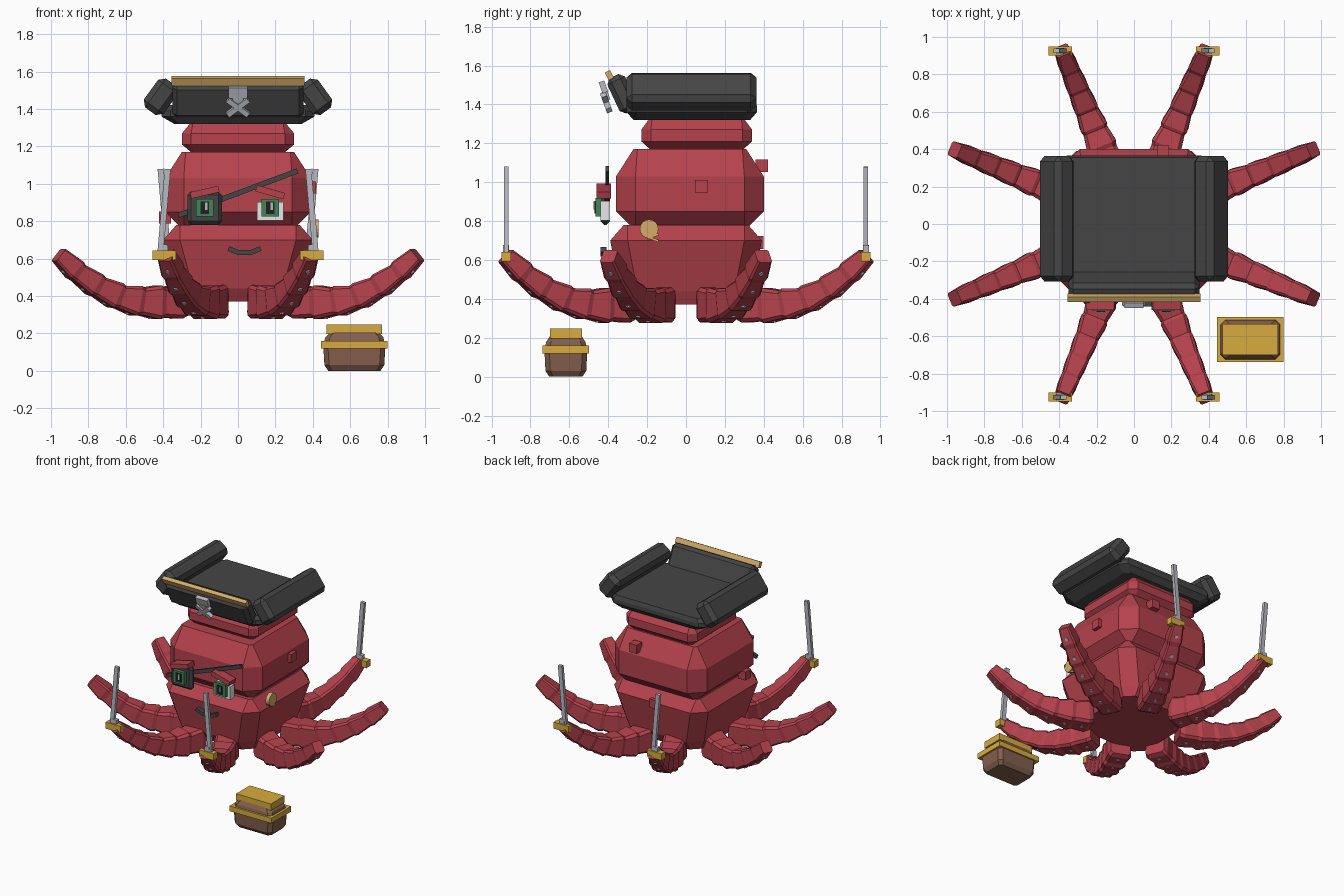
import bpy, bmesh
from math import radians, pi, sin, cos
from mathutils import Vector, Matrix, Euler

if "Cube" in bpy.data.objects:
    bpy.data.objects.remove(bpy.data.objects["Cube"])


def material(name, r, g, b):
    m = bpy.data.materials.new(name)
    m.use_nodes = True
    m.diffuse_color = (r, g, b, 1)
    m.node_tree.nodes["Principled BSDF"].inputs["Base Color"].default_value = (r, g, b, 1)
    return m


red = material("red skin", 0.46, 0.054, 0.073)
dark = material("dark felt", 0.06, 0.06, 0.06)
gold = material("gold", 0.68, 0.41, 0.05)
tan = material("pale gold", 0.66, 0.42, 0.14)
brown = material("brown wood", 0.23, 0.115, 0.075)
steel = material("steel", 0.48, 0.49, 0.54)
white = material("white", 0.8, 0.8, 0.8)
green = material("green iris", 0.05, 0.24, 0.09)
black = material("black", 0.015, 0.015, 0.015)


def finish(name, bm, mat):
    bmesh.ops.recalc_face_normals(bm, faces=bm.faces)
    mesh = bpy.data.meshes.new(name)
    bm.to_mesh(mesh)
    bm.free()
    mesh.materials.append(mat)
    obj = bpy.data.objects.new(name, mesh)
    bpy.context.collection.objects.link(obj)
    return obj


def box(name, size, loc, mat, bevel=0, rot=(0, 0, 0)):
    """Box, optionally chamfered; turns about y first, then x, then z (degrees)."""
    bm = bmesh.new()
    bmesh.ops.create_cube(bm, size=1)
    bmesh.ops.scale(bm, vec=size, verts=bm.verts)
    if bevel:
        bmesh.ops.bevel(bm, geom=bm.edges[:], offset=bevel, segments=1, affect='EDGES')
    turn = Euler([radians(a) for a in rot], 'YXZ').to_matrix().to_4x4()
    bm.transform(Matrix.Translation(loc) @ turn)
    return finish(name, bm, mat)


def ring(bm, centre, u, v, a, b, cut):
    """Rectangle with cut corners, half sizes a and b along u and v."""
    pts = [(a, b - cut), (a - cut, b), (cut - a, b), (-a, b - cut),
           (-a, cut - b), (cut - a, -b), (a - cut, -b), (a, cut - b)]
    return [bm.verts.new(centre + u * p + v * q) for p, q in pts]


def skin(bm, rings):
    for lo, hi in zip(rings, rings[1:]):
        for i in range(8):
            j = (i + 1) % 8
            bm.faces.new((lo[i], lo[j], hi[j], hi[i]))
    bm.faces.new(rings[0][::-1])
    bm.faces.new(rings[-1])


def block(name, x, y, levels, mat):
    """Stack of cut-corner rectangles: each level is z, half x, half y, cut."""
    bm = bmesh.new()
    skin(bm, [ring(bm, Vector((x, y, z)), Vector((1, 0, 0)), Vector((0, 1, 0)), a, b, c)
              for z, a, b, c in levels])
    return finish(name, bm, mat)


# Body, head and crown
block("body", 0, 0, [(0.37, 0.3, 0.3, 0.06), (0.44, 0.33, 0.34, 0.09),
                     (0.7, 0.4, 0.39, 0.09), (0.78, 0.33, 0.32, 0.02)], red)
block("head", 0, 0.02, [(0.77, 0.31, 0.3, 0.02), (0.85, 0.39, 0.38, 0.1),
                        (1.03, 0.39, 0.38, 0.1), (1.17, 0.3, 0.29, 0.02)], red)
block("crown", 0, 0.055, [(1.16, 0.24, 0.23, 0.01), (1.21, 0.3, 0.285, 0.05),
                          (1.27, 0.3, 0.285, 0.05), (1.33, 0.25, 0.24, 0.01)], red)

# Skin bumps
for loc in [(0.385, 0.08, 0.98), (-0.39, -0.15, 0.82), (0.155, 0.39, 1.085), (0, 0.365, 0.69)]:
    box("skin_bump", (0.065, 0.065, 0.065), loc, red)

# Hat: base with side rolls curling inward and a raised front
block("hat_base", 0, 0.03, [(1.32, 0.34, 0.3, 0.03), (1.36, 0.41, 0.335, 0.05),
                            (1.39, 0.41, 0.335, 0.05), (1.42, 0.38, 0.325, 0.04)], dark)
for s in (-1, 1):
    box("hat_side_roll", (0.13, 0.67, 0.19), (s * 0.413, 0.028, 1.465), dark, 0.03, (0, s * -36, 0))
box("hat_front_flap", (0.7, 0.1, 0.2), (0, -0.328, 1.455), dark, 0.025, (25, 0, 0))
box("hat_trim", (0.71, 0.03, 0.045), (0, -0.394, 1.55), tan, 0, (27, 0, 0))

# Hat emblem
box("emblem_skull", (0.1, 0.03, 0.06), (0, -0.425, 1.49), steel, 0, (20, 0, 0))
box("emblem_jaw", (0.06, 0.03, 0.05), (0, -0.412, 1.445), steel, 0, (20, 0, 0))
for s in (-1, 1):
    box("emblem_bone", (0.14, 0.03, 0.028), (0, -0.41, 1.41), steel, 0, (20, s * 38, 0))

# Eyes, brows, patch strap
box("eye_patch", (0.185, 0.05, 0.18), (-0.178, -0.415, 0.87), dark, 0.02)
box("eye_white", (0.14, 0.05, 0.1), (0.172, -0.415, 0.853), white)
for x, tilt in ((-0.178, -13), (0.172, 16)):
    box("iris", (0.095, 0.03, 0.095), (x, -0.45, 0.872), green)
    box("pupil", (0.045, 0.01, 0.065), (x, -0.466, 0.872), black)
    box("eye_glint", (0.012, 0.008, 0.04), (x + 0.008, -0.471, 0.88), steel)
    box("brow", (0.155, 0.075, 0.035), (x, -0.422, 0.955), red, 0, (0, tilt, 0))
box("patch_strap", (0.68, 0.02, 0.028), (0, -0.405, 0.95), dark, 0, (0, -20.5, 0))

# Mouth
for x, z, tilt in ((-0.022, 0.642, 22), (0.035, 0.632, 0), (0.092, 0.642, -22)):
    box("mouth", (0.064, 0.03, 0.026), (x, -0.425, z), dark, 0, (0, tilt, 0))

# Earring
bm = bmesh.new()
bmesh.ops.create_cone(bm, cap_ends=True, segments=16, radius1=0.048, radius2=0.048, depth=0.03)
bm.transform(Matrix.Translation((0.415, -0.19, 0.76)) @ Matrix.Rotation(pi / 2, 4, 'Y'))
finish("earring", bm, tan)
for z, tilt in ((0.722, 20), (0.708, -20)):
    box("earring_charm", (0.02, 0.06, 0.012), (0.415, -0.17, z), tan, 0, (tilt, 0, 0))

# Tentacles: centre line as radius, height, half thickness
PATH = [(0.33, 0.37, 0.09), (0.45, 0.365, 0.09), (0.57, 0.37, 0.08), (0.69, 0.395, 0.07),
        (0.81, 0.45, 0.063), (0.925, 0.525, 0.056), (1.035, 0.62, 0.048)]


def tentacle(name, angle, reach):
    out = Vector((cos(angle), sin(angle), 0))
    side = Vector((-sin(angle), cos(angle), 0))
    up = Vector((0, 0, 1))
    bm, cups = bmesh.new(), bmesh.new()
    for (r0, z0, h0), (r1, z1, h1) in zip(PATH, PATH[1:]):
        a = out * r0 * reach + up * z0
        b = out * r1 * reach + up * z1
        along = (b - a).normalized()
        normal = side.cross(along)
        if normal.z < 0:
            normal.negate()
        a -= along * 0.015
        skin(bm, [ring(bm, a, side, normal, h0 * 0.8, h0 * 0.85, h0 * 0.2),
                  ring(bm, a.lerp(b, 0.25), side, normal, h0 * 0.92, h0, h0 * 0.2),
                  ring(bm, b, side, normal, h1 * 0.82, h1 * 0.88, h1 * 0.2)])
        spot = a.lerp(b, 0.5) - normal * (h0 * 0.91)
        turn = normal.to_track_quat('Z', 'Y').to_matrix().to_4x4()
        bmesh.ops.create_cone(cups, cap_ends=True, segments=8, radius1=0.013, radius2=0.013,
                              depth=0.015, matrix=Matrix.Translation(spot) @ turn)
    finish(name, bm, red)
    finish(name + "_suckers", cups, steel)


for k in range(8):
    tentacle("tentacle", radians(22.5 + 45 * k), 1.003 if k in (0, 3, 4, 7) else 0.97)

# Swords held by the front and back tentacles
for sx in (-1, 1):
    for sy in (-1, 1):
        lean = sx * sy * 5
        x, y = sx * 0.395, sy * 0.925
        box("sword_guard", (0.125, 0.05, 0.05), (x, y, 0.617), gold)
        box("sword_grip", (0.04, 0.03, 0.05), (x, y, 0.65), steel, 0, (0, lean, 0))
        box("sword_blade", (0.032, 0.024, 0.44), (x, y, 0.86), steel, 0, (0, lean, 0))

# Treasure chest
CX, CY = 0.622, -0.618
block("chest_body", CX, CY, [(0, 0.14, 0.085, 0.02), (0.03, 0.16, 0.105, 0.025),
                             (0.13, 0.166, 0.11, 0.025)], brown)
block("chest_lid", CX, CY, [(0.15, 0.162, 0.108, 0.025), (0.18, 0.155, 0.1, 0.025),
                            (0.21, 0.125, 0.08, 0.02)], brown)
box("chest_band", (0.355, 0.24, 0.04), (CX, CY, 0.14), gold)
box("chest_top", (0.295, 0.165, 0.05), (CX, CY, 0.222), gold)
